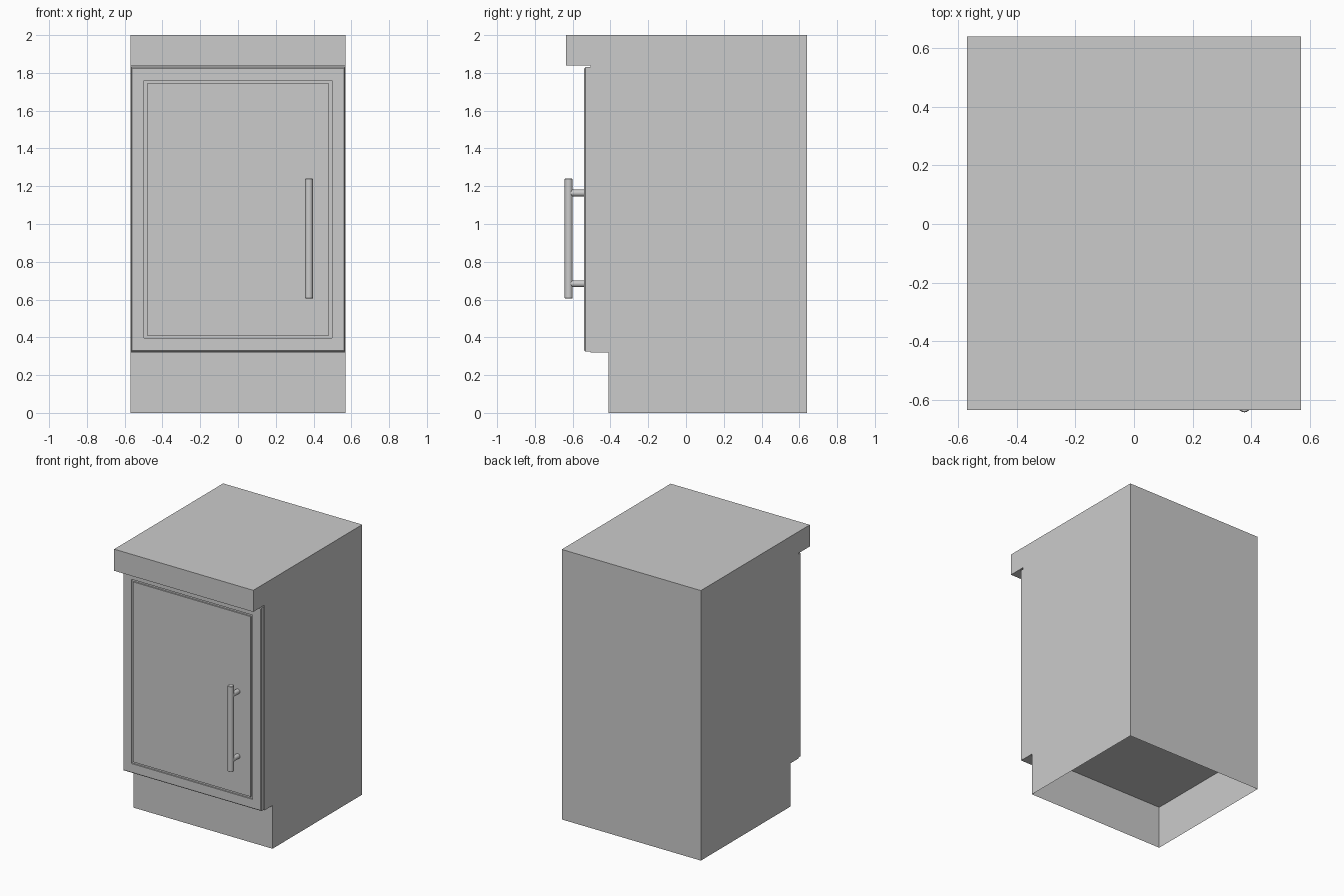
import bpy, bmesh
from mathutils import Matrix, Vector

if "Cube" in bpy.data.objects:
    bpy.data.objects.remove(bpy.data.objects["Cube"], do_unlink=True)

grey = bpy.data.materials.new("plain grey")
grey.use_nodes = True
colour = (0.6, 0.6, 0.6, 1)
grey.diffuse_color = colour
grey.node_tree.nodes["Principled BSDF"].inputs["Base Color"].default_value = colour

HALF_W, BACK, KICK_TOP = 0.57, 0.64, 0.32


def finish(bm, name):
    mesh = bpy.data.meshes.new(name)
    bm.to_mesh(mesh)
    bm.free()
    mesh.materials.append(grey)
    obj = bpy.data.objects.new(name, mesh)
    bpy.context.collection.objects.link(obj)
    return obj


def box(name, y0, y1, z0, z1, half_w=HALF_W, open_bottom=False):
    bm = bmesh.new()
    bmesh.ops.create_cube(bm, size=1)
    bmesh.ops.scale(bm, vec=(2 * half_w, y1 - y0, z1 - z0), verts=bm.verts)
    bmesh.ops.translate(bm, vec=(0, (y0 + y1) / 2, (z0 + z1) / 2), verts=bm.verts)
    if open_bottom:
        bottom = [f for f in bm.faces if f.normal.z < -0.9]
        bmesh.ops.delete(bm, geom=bottom, context='FACES_ONLY')
    return finish(bm, name)


def rod(name, start, end, radius, chamfer=0.0):
    start, end = Vector(start), Vector(end)
    axis = end - start
    turn = axis.to_track_quat('Z', 'Y').to_matrix().to_4x4()
    bm = bmesh.new()
    bmesh.ops.create_cone(bm, cap_ends=True, segments=32, radius1=radius, radius2=radius,
                          depth=axis.length,
                          matrix=Matrix.Translation((start + end) / 2) @ turn)
    if chamfer:
        rims = [e for e in bm.edges if any(len(f.verts) > 4 for f in e.link_faces)]
        bmesh.ops.bevel(bm, geom=rims, offset=chamfer, segments=1, affect='EDGES')
    obj = finish(bm, name)
    bpy.ops.object.select_all(action='DESELECT')
    obj.select_set(True)
    bpy.context.view_layer.objects.active = obj
    bpy.ops.object.shade_smooth_by_angle()


# Carcass: profile swept across the width, with a hollow plinth open at the floor
profile = [(-0.41, 0), (-0.41, KICK_TOP), (-0.505, KICK_TOP), (-0.505, 1.84),
           (-0.635, 1.84), (-0.635, 2), (BACK, 2), (BACK, 0)]
bm = bmesh.new()
side = bm.faces.new([bm.verts.new((-HALF_W, y, z)) for y, z in profile])
swept = bmesh.ops.extrude_face_region(bm, geom=[side])["geom"]
bmesh.ops.translate(bm, vec=(2 * HALF_W, 0, 0),
                    verts=[v for v in swept if isinstance(v, bmesh.types.BMVert)])
bmesh.ops.recalc_face_normals(bm, faces=bm.faces)
floor = [f for f in bm.faces if f.calc_center_median().z < 0.001]
bmesh.ops.delete(bm, geom=floor, context='FACES_ONLY')
finish(bm, "cabinet_carcass")

# Underside of the cabinet floor, seen through the open plinth
bm = bmesh.new()
bm.faces.new([bm.verts.new((x, y, KICK_TOP)) for x, y in
              ((-HALF_W, -0.41), (-HALF_W, BACK), (HALF_W, BACK), (HALF_W, -0.41))])
bmesh.ops.recalc_face_normals(bm, faces=bm.faces)
for f in bm.faces:
    if f.normal.z > 0:
        f.normal_flip()
finish(bm, "cabinet_floor")

# Door slab with softened front edges and a rectangular groove around the panel
bm = bmesh.new()
bmesh.ops.create_cube(bm, size=1)
bmesh.ops.scale(bm, vec=(1.134, 0.035, 1.505), verts=bm.verts)
bmesh.ops.translate(bm, vec=(0, -0.5215, 1.0775), verts=bm.verts)
front = next(f for f in bm.faces if f.normal.y < -0.9)
bmesh.ops.bevel(bm, geom=list(front.edges), offset=0.006, segments=1, affect='EDGES')
front = min(bm.faces, key=lambda f: f.calc_center_median().y)
# frame width, groove wall, groove floor, groove wall
for thickness, depth in ((0.091, 0), (0.0, -0.01), (0.021, 0), (0.0, 0.01)):
    if thickness:
        bmesh.ops.inset_individual(bm, faces=[front], thickness=thickness)
    else:
        ret = bmesh.ops.extrude_discrete_faces(bm, faces=[front])
        new = ret["faces"][0]
        # bridge the lifted face to the rim it came from
        old_edges = [e for e in bm.edges if e.is_boundary and e not in list(new.edges)]
        bmesh.ops.translate(bm, vec=(0, -depth, 0), verts=new.verts)
        bmesh.ops.bridge_loops(bm, edges=old_edges + list(new.edges))
        front = new
bmesh.ops.recalc_face_normals(bm, faces=bm.faces)
finish(bm, "door")

# Bar handle on two posts
HX, HY = 0.376, -0.621
rod("handle_bar", (HX, HY, 0.605), (HX, HY, 1.24), 0.021, 0.003)
for label, z in (("lower", 0.684), ("upper", 1.164)):
    rod("handle_post_" + label, (HX, HY + 0.01, z), (HX, -0.535, z), 0.018)
